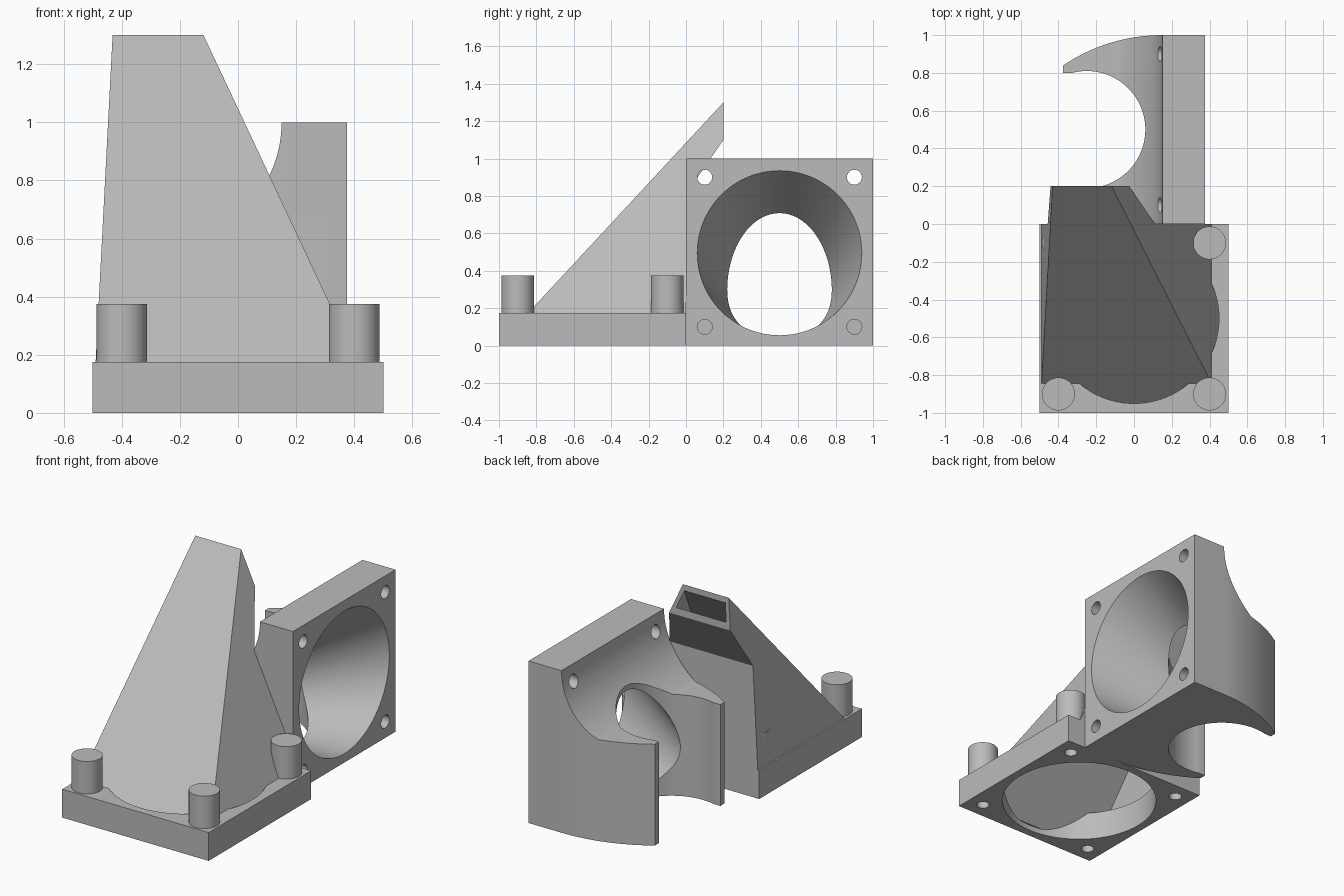
import bpy, bmesh, math

if "Cube" in bpy.data.objects:
    bpy.data.objects.remove(bpy.data.objects["Cube"])

grey = bpy.data.materials.new("plain_grey")
grey.use_nodes = True
grey.diffuse_color = (0.5, 0.5, 0.5, 1)
grey.node_tree.nodes["Principled BSDF"].inputs["Base Color"].default_value = (0.5, 0.5, 0.5, 1)


def loft(name, loop_a, loop_b):
    """Closed solid between two matching loops of points."""
    bm = bmesh.new()
    a = [bm.verts.new(p) for p in loop_a]
    b = [bm.verts.new(p) for p in loop_b]
    bm.faces.new(a)
    bm.faces.new(b)
    n = len(a)
    for i in range(n):
        j = (i + 1) % n
        bm.faces.new((a[i], a[j], b[j], b[i]))
    bmesh.ops.recalc_face_normals(bm, faces=bm.faces)
    mesh = bpy.data.meshes.new(name)
    bm.to_mesh(mesh)
    bm.free()
    mesh.materials.append(grey)
    ob = bpy.data.objects.new(name, mesh)
    bpy.context.collection.objects.link(ob)
    return ob


def box(name, x0, x1, y0, y1, z0, z1):
    rect = [(x0, y0), (x1, y0), (x1, y1), (x0, y1)]
    return loft(name, [(x, y, z0) for x, y in rect], [(x, y, z1) for x, y in rect])


def circle(u, v, r, n=64):
    return [(u + r * math.cos(math.tau * i / n), v + r * math.sin(math.tau * i / n))
            for i in range(n)]


def post(name, x, y, r, z0, z1, n=64):
    pts = circle(x, y, r, n)
    return loft(name, [(u, v, z0) for u, v in pts], [(u, v, z1) for u, v in pts])


def cut(ob, cutter, keep=False):
    mod = ob.modifiers.new("cut", 'BOOLEAN')
    mod.operation = 'DIFFERENCE'
    mod.solver = 'EXACT'
    mod.object = cutter
    bpy.context.view_layer.objects.active = ob
    bpy.ops.object.modifier_apply(modifier=mod.name)
    if not keep:
        bpy.data.objects.remove(cutter)


parts = []

# Base plate with its round intake
plate = box("base_plate", -0.5, 0.5, -1, 0, 0, 0.175)
cut(plate, post("intake_cutter", 0, -0.5, 0.45, -0.1, 0.3, 96))
parts.append(plate)


# Slanted duct: side profile lofted between its two leaning walls
def left(z):
    return -0.49 + 0.052 * (z - 0.175)


def right(z):
    return 0.41 - 0.47 * (z - 0.175)


def duct_solid(name, profile, inset):
    return loft(name, [(left(z) + inset, y, z) for y, z in profile],
                [(right(z) - inset * 1.1, y, z) for y, z in profile])


def slope(y):
    return 1.3 + 1.078 * (y - 0.2)


def under(y):
    return 0.81 + 1.45 * y


wall = 0.025
duct = duct_solid("slanted_duct", [(-0.975, slope(-0.975)), (0.2, 1.3), (0.2, 1.1),
                                   (0, 0.81), (0, 0.03)], 0)
hollow = duct_solid("duct_hollow",
                    [(-1.07, slope(-1.07) - 0.037), (0.25, slope(0.25) - 0.037),
                     (0.25, under(0.25) + 0.044), (-wall, under(-wall) + 0.044),
                     (-wall, slope(-1.07) - 0.037)], wall)
cut(duct, hollow, keep=True)
parts.append(duct)

# Corner posts with blind screw holes from below
for px, side in ((-0.4, "right"), (0.4, "left")):
    for py, end in ((-0.9, "front"), (-0.1, "back")):
        peg = post(f"{end}_{side}_post", px, py, 0.087, 0.17, 0.375)
        if end == "back":
            cut(peg, hollow, keep=True)
        for target in (plate, peg):
            cut(target, post("screw_cutter", px, py, 0.037, -0.1, 0.3, 32))
        parts.append(peg)
bpy.data.objects.remove(hollow)

# Fan mount: outline with curved cheeks, mirrored about y = 0.5
arc_r = 0.94
cheek = []
for i in range(25):
    x = 0.15 - 0.525 * i / 24
    cheek.append((x, 1 - arc_r + math.sqrt(arc_r ** 2 - (x - 0.15) ** 2)))
outline = [(0.375, 1)] + cheek + [(x, 1 - y) for x, y in reversed(cheek)] + [(0.375, 0)]
mount = loft("fan_mount", [(x, y, 0) for x, y in outline], [(x, y, 1) for x, y in outline])

# Concave scoop over the top
end = math.asin(0.375 / 0.42)
scoop = [(-1, 1.1), (0.15, 1.1)]
scoop += [(-0.27 + 0.42 * math.cos(end * i / 24), 1 - 0.42 * math.sin(end * i / 24))
          for i in range(25)]
scoop.append((-1, 0.625))
cut(mount, loft("scoop_cutter", [(x, -0.2, z) for x, z in scoop],
                [(x, 1.2, z) for x, z in scoop]))

# Upright round recess and the slot leading into it
cut(mount, post("recess_cutter", -0.25, 0.5, 0.31, -0.1, 1.2, 96))
cut(mount, box("slot_cutter", -0.6, -0.25, 0.2, 0.8, -0.1, 1.2))


# Tapered air passage that drops towards the recess
def ring(x):
    t = (0.375 - x) / 0.75
    return [(x, y, z) for y, z in circle(0.5, 0.495 - 0.295 * t, 0.44 - 0.245 * t, 96)]


cut(mount, loft("passage_cutter", ring(0.376), ring(-0.4)))

# Screw holes in the mount corners
for y in (0.1, 0.9):
    for z in (0.1, 0.9):
        pts = circle(y, z, 0.04, 32)
        cut(mount, loft("mount_screw_cutter", [(0.1, u, v) for u, v in pts],
                        [(0.5, u, v) for u, v in pts]))
parts.append(mount)

# Smooth round walls, keep edges sharp
bpy.ops.object.select_all(action='DESELECT')
for ob in parts:
    ob.select_set(True)
bpy.context.view_layer.objects.active = plate
bpy.ops.object.shade_smooth_by_angle(angle=math.radians(30))
